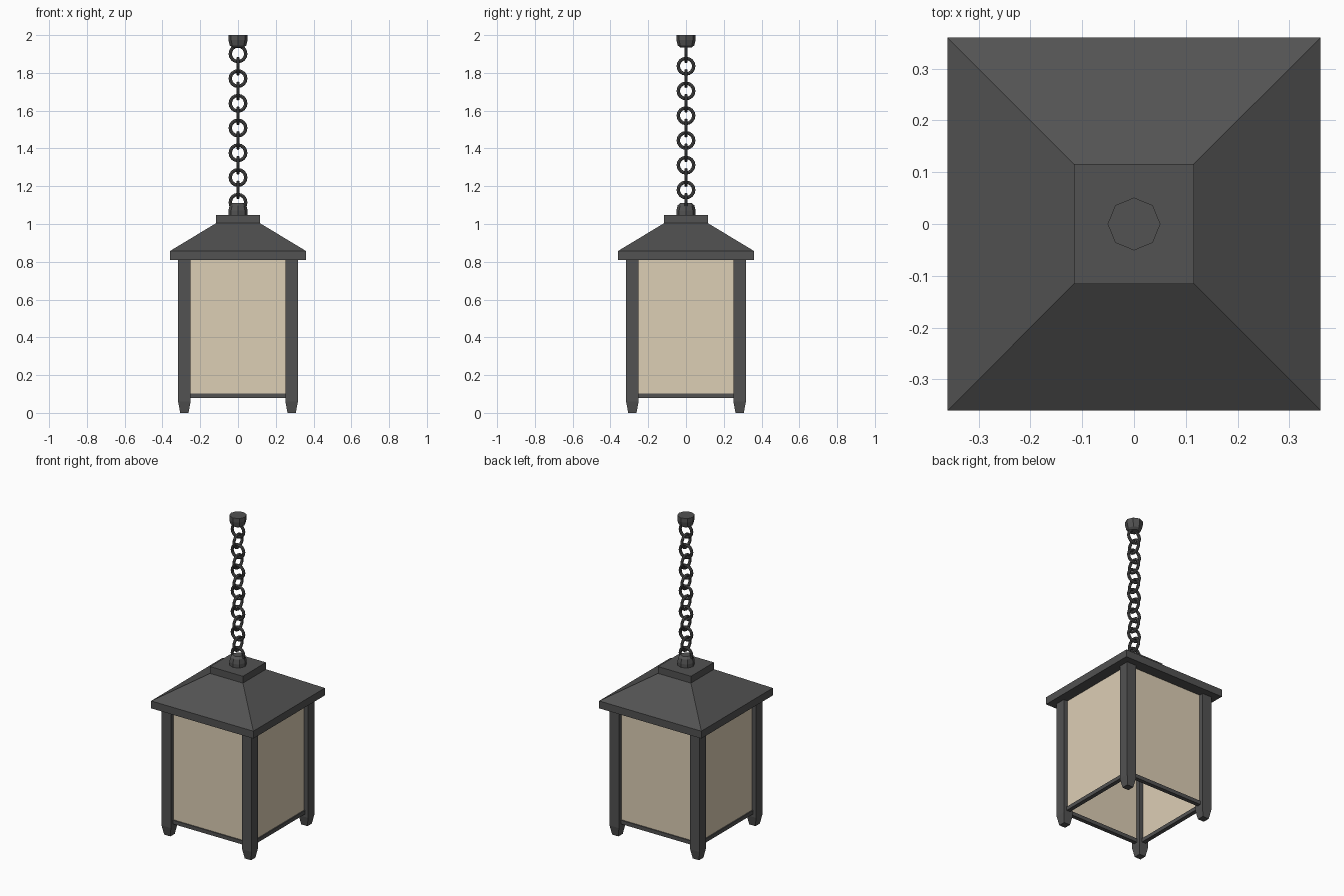
import bpy, bmesh, math

if "Cube" in bpy.data.objects:
    bpy.data.objects.remove(bpy.data.objects["Cube"])

def material(name, col):
    m = bpy.data.materials.new(name)
    m.diffuse_color = (*col, 1)
    m.use_nodes = True
    m.node_tree.nodes["Principled BSDF"].inputs["Base Color"].default_value = m.diffuse_color
    return m

iron = material("dark_iron", (0.085, 0.085, 0.085))
glass = material("cream_glass", (0.72, 0.62, 0.46))

def loft(name, rings, sides, mat, loc=(0, 0, 0), turn=0.0):
    """Stack regular polygons of (radius, z) into a closed solid."""
    bm = bmesh.new()
    loops = [[bm.verts.new((r * math.cos(turn + 2 * math.pi * i / sides),
                            r * math.sin(turn + 2 * math.pi * i / sides), z))
              for i in range(sides)] for r, z in rings]
    for a, b in zip(loops, loops[1:]):
        for i in range(sides):
            j = (i + 1) % sides
            bm.faces.new((a[i], a[j], b[j], b[i]))
    bm.faces.new(loops[0][::-1])
    bm.faces.new(loops[-1])
    bmesh.ops.recalc_face_normals(bm, faces=bm.faces[:])
    me = bpy.data.meshes.new(name)
    bm.to_mesh(me)
    bm.free()
    ob = bpy.data.objects.new(name, me)
    ob.location = loc
    me.materials.append(mat)
    bpy.context.collection.objects.link(ob)
    return ob

def square(name, rings, mat, loc=(0, 0, 0)):
    """Square loft given as (half width, z)."""
    return loft(name, [(h * math.sqrt(2), z) for h, z in rings], 4, mat, loc, math.pi / 4)

def box(name, size, loc, mat, rot_z):
    bpy.ops.mesh.primitive_cube_add(size=1, location=loc, rotation=(0, 0, rot_z))
    ob = bpy.context.object
    ob.name = name
    ob.scale = size
    ob.data.materials.append(mat)

# Roof: eave slab, hipped slope and cap
square("roof", [(0.36, 0.81), (0.36, 0.857), (0.115, 1.005)], iron)
square("roof_cap", [(0.116, 1.0), (0.116, 1.048)], iron)

# Corner posts with tapered feet
for sx in (-1, 1):
    for sy in (-1, 1):
        square("corner_post", [(0.022, 0), (0.033, 0.06), (0.033, 0.815)],
               iron, (sx * 0.284, sy * 0.284, 0))

# Glass panels and bottom rails on the four sides; the bottom is open
for k in range(4):
    a = k * math.pi / 2
    d = (math.sin(a), -math.cos(a))
    box("glass_panel", (0.52, 0.012, 0.72), (d[0] * 0.284, d[1] * 0.284, 0.455), glass, a)
    box("bottom_rail", (0.52, 0.026, 0.024), (d[0] * 0.284, d[1] * 0.284, 0.091), iron, a)

# Octagonal chain mounts at both ends
bell = [(0.051, 0), (0.051, 0.026), (0.044, 0.054), (0.03, 0.066)]
loft("lower_mount", [(r, 1.045 + z) for r, z in bell], 8, iron)
loft("upper_mount", [(r, 2.0 - z) for r, z in reversed(bell)], 8, iron)

# Chain of interlocking rings, alternating direction
for i in range(13):
    rot = (math.pi / 2, 0, (i % 2) * math.pi / 2)
    bpy.ops.mesh.primitive_torus_add(location=(0, 0, 1.115 + i * 0.0655), rotation=rot,
                                     major_radius=0.041, minor_radius=0.009,
                                     major_segments=16, minor_segments=8)
    ob = bpy.context.object
    ob.name = "chain_link"
    ob.data.materials.append(iron)
